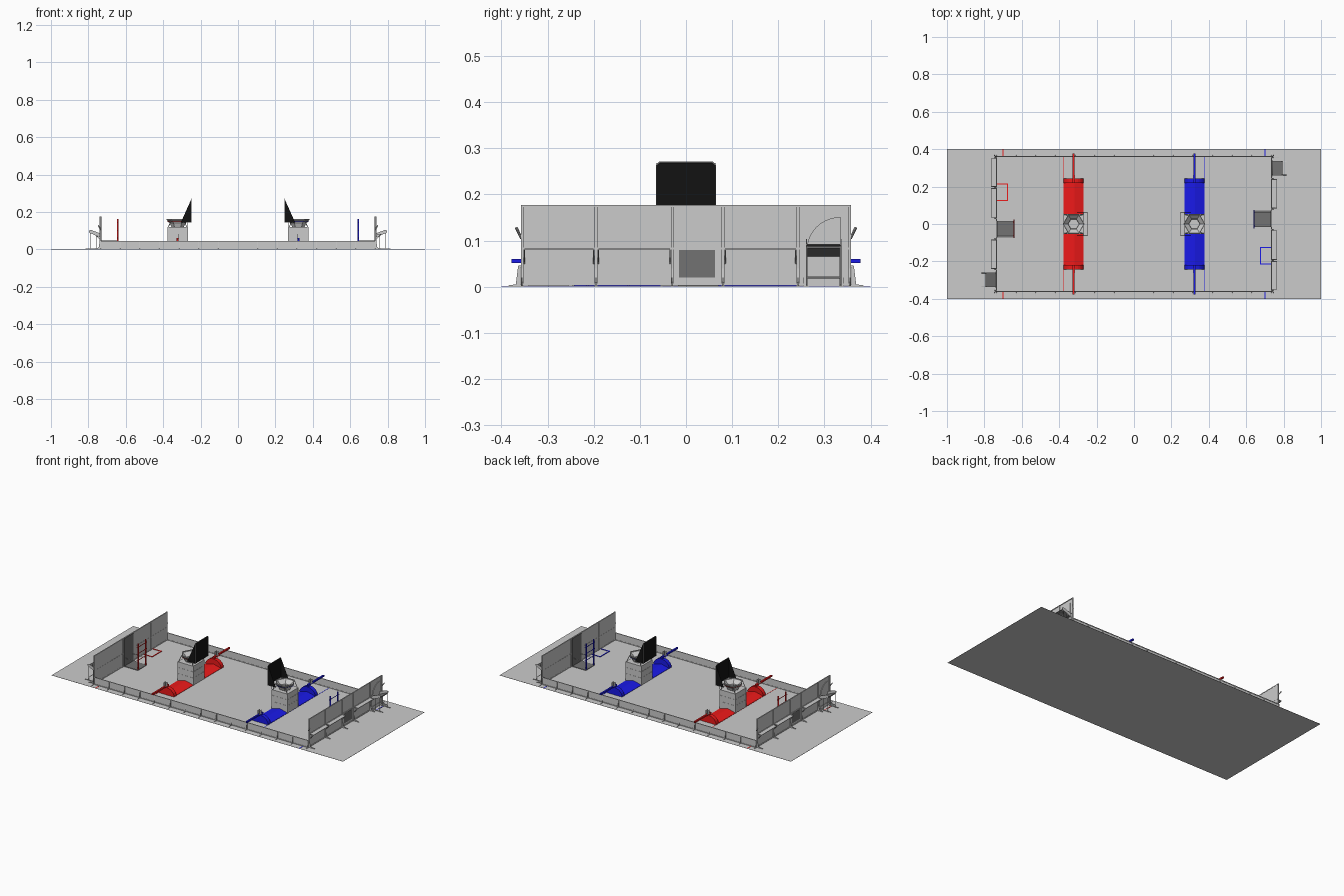
import bpy, bmesh, math
from mathutils import Matrix, Vector

if "Cube" in bpy.data.objects:
    bpy.data.objects.remove(bpy.data.objects["Cube"])


def material(name, col):
    m = bpy.data.materials.new(name)
    m.diffuse_color = (*col, 1)
    m.use_nodes = True
    m.node_tree.nodes["Principled BSDF"].inputs["Base Color"].default_value = m.diffuse_color
    return m


RED = material("red", (0.85, 0.01, 0.01))
BLUE = material("blue", (0.01, 0.01, 0.8))
BLACK = material("black", (0.006, 0.006, 0.006))
DARK = material("dark_grey", (0.17, 0.17, 0.17))


def finish(name, bm, mat=None, side=1):
    """Make an object; side -1 turns the part half way round the field centre."""
    if side < 0:
        bm.transform(Matrix.Rotation(math.pi, 4, 'Z'))
    bmesh.ops.recalc_face_normals(bm, faces=bm.faces)
    me = bpy.data.meshes.new(name)
    bm.to_mesh(me)
    bm.free()
    ob = bpy.data.objects.new(name, me)
    bpy.context.collection.objects.link(ob)
    if mat:
        me.materials.append(mat)
    return ob


def add_box(bm, x0, x1, y0, y1, z0, z1):
    m = Matrix.Translation(((x0 + x1) / 2, (y0 + y1) / 2, (z0 + z1) / 2))
    m = m @ Matrix.Diagonal((x1 - x0, y1 - y0, z1 - z0, 1))
    bmesh.ops.create_cube(bm, size=1, matrix=m)


def boxes(name, items, mat=None, side=1):
    bm = bmesh.new()
    for b in items:
        add_box(bm, *b)
    return finish(name, bm, mat, side)


def add_bar(bm, a, b, r, n=8):
    a, b = Vector(a), Vector(b)
    d = b - a
    m = Matrix.Translation((a + b) / 2) @ d.to_track_quat('Z', 'Y').to_matrix().to_4x4()
    bmesh.ops.create_cone(bm, cap_ends=True, segments=n, radius1=r, radius2=r, depth=d.length, matrix=m)


def bars(name, items, r, mat=None, side=1, n=8):
    bm = bmesh.new()
    for a, b in items:
        add_bar(bm, a, b, r, n)
    return finish(name, bm, mat, side)


def prisms(name, profile, axis, spans, mat=None, side=1):
    """Extrude a 2D profile (x-z along y, or y-z along x)."""
    bm = bmesh.new()
    for s0, s1 in spans:
        rings = []
        for s in (s0, s1):
            pts = [(u, s, v) if axis == 'y' else (s, u, v) for u, v in profile]
            rings.append([bm.verts.new(p) for p in pts])
        n = len(profile)
        for i in range(n):
            j = (i + 1) % n
            bm.faces.new((rings[0][i], rings[0][j], rings[1][j], rings[1][i]))
        bm.faces.new(rings[0])
        bm.faces.new(rings[1])
    return finish(name, bm, mat, side)


def hexring(bm, cx, r, z):
    return [bm.verts.new((cx + r * math.cos(k * math.pi / 3), r * math.sin(k * math.pi / 3), z)) for k in range(6)]


# Each half of the field is the other one turned by 180 degrees
WX, WY, HX = 0.735, 0.36, 0.323
for side, col, tag in ((1, BLUE, "blue"), (-1, RED, "red")):
    def nm(s):
        return tag + "_" + s

    # Floor half and floor tape
    boxes(nm("carpet"), [(-1, 1, 0, 0.4, 0, 0.001)], None, side)
    boxes(nm("tape_lines"), [(0.697, 0.702, -0.4, -WY, 0.001, 0.0016), (0.697, 0.702, WY, 0.4, 0.001, 0.0016),
                             (0.374, 0.377, -WY, WY, 0.001, 0.0016)], col, side)

    # Long guardrail: panel, rails, posts and slanted feet
    boxes(nm("guardrail_panel"), [(-WX, WX, WY - 0.001, WY + 0.001, 0.001, 0.044)], None, side)
    posts = [-WX + i * 2 * WX / 14 for i in range(15)]
    boxes(nm("guardrail_frame"), [(-WX, WX, WY - 0.002, WY + 0.003, 0.042, 0.046),
                                  (-WX, WX, WY - 0.002, WY + 0.003, 0.001, 0.005)] +
          [(x - 0.002, x + 0.002, WY, WY + 0.004, 0, 0.045) for x in posts], None, side)
    prisms(nm("guardrail_feet"), [(WY, 0), (0.385, 0), (0.385, 0.003), (0.369, 0.005), (0.364, 0.045), (WY, 0.045)],
           'x', [(x - 0.0012, x + 0.0012) for x in posts], None, side)

    # End wall: panels, uprights, cross rails, feet and shelves
    cols = [-0.355, -0.195, -0.03, 0.08, 0.243, 0.355]
    boxes(nm("station_wall"), [(WX - 0.001, WX + 0.001, -0.355, 0.355, 0.003, 0.177)], None, side)
    boxes(nm("wall_frame"), [(WX - 0.002, WX + 0.005, y - 0.003, y + 0.003, 0, 0.177) for y in cols] +
          [(WX - 0.002, WX + 0.004, -0.355, 0.355, z - 0.002, z + 0.002) for z in (0.005, 0.083, 0.175)], None, side)
    prisms(nm("wall_feet"), [(WX, 0), (0.775, 0), (0.775, 0.003), (0.745, 0.01), (0.74, 0.04), (WX, 0.04)],
           'y', [(y - 0.0015, y + 0.0015) for y in cols], None, side)
    decks = [(-0.35, -0.2), (-0.19, -0.035), (0.085, 0.238)]
    boxes(nm("station_shelves"), [(WX, 0.765, a, b, 0.08, 0.083) for a, b in decks], None, side)
    bars(nm("shelf_braces"), [((WX, y, 0.05), (0.763, y, 0.08)) for d in decks for y in d], 0.0015, None, side, 6)

    # Scoring hub: body with window openings suggested by a frame
    h = 0.053
    boxes(nm("hub_body"), [(HX - h, HX + h, -h, h, 0.001, 0.118)], None, side)
    boxes(nm("hub_frame"), [(HX + a * h - 0.002, HX + a * h + 0.002, b * h - 0.002, b * h + 0.002, 0.001, 0.12)
                            for a in (-1, 1) for b in (-1, 1)] +
          [(HX - h - 0.001, HX + h + 0.001, -h - 0.001, h + 0.001, z, z + 0.003) for z in (0.044, 0.082, 0.117)],
          None, side)
    # Open hexagonal funnel on top
    bm = bmesh.new()
    rings = [hexring(bm, HX, r, z) for r, z in ((0.033, 0.12), (0.040, 0.135), (0.058, 0.157), (0.058, 0.163),
                                                (0.055, 0.163), (0.055, 0.157), (0.030, 0.135), (0.029, 0.12))]
    for a, b in zip(rings, rings[1:]):
        for i in range(6):
            bm.faces.new((a[i], a[(i + 1) % 6], b[(i + 1) % 6], b[i]))
    finish(nm("hub_funnel"), bm, None, side)
    bars(nm("funnel_struts"), [((HX + a * 0.05, b * 0.05, 0.118), (HX + a * 0.032, b * 0.047, 0.16))
                               for a in (-1, 1) for b in (-1, 1)], 0.002, None, side, 6)
    bars(nm("hub_light_strip"), [((HX + 0.056 * math.cos(k * math.pi / 3), 0.056 * math.sin(k * math.pi / 3), 0.15),
                                  (HX + 0.056 * math.cos((k + 1) * math.pi / 3),
                                   0.056 * math.sin((k + 1) * math.pi / 3), 0.15)) for k in range(6)],
         0.001, col, side, 6)

    # Back net with triangular side nets and tube frame
    NX, NY = 0.25, 0.063
    boxes(nm("back_net"), [(NX - 0.0006, NX + 0.0006, -NY, NY, 0.145, 0.268)], BLACK, side)
    prisms(nm("side_nets"), [(NX, 0.268), (NX, 0.145), (0.305, 0.145)], 'y',
           [(-NY - 0.0005, -NY + 0.0005), (NY - 0.0005, NY + 0.0005)], BLACK, side)
    loop = [(NX, -NY - 0.001, 0.145), (NX, -NY - 0.001, 0.264), (NX, -NY + 0.006, 0.27),
            (NX, NY - 0.006, 0.27), (NX, NY + 0.001, 0.264), (NX, NY + 0.001, 0.145)]
    bars(nm("net_frame"), list(zip(loop, loop[1:])) + [((NX, s * NY, 0.145), (0.275, s * NY, 0.145)) for s in (-1, 1)] +
         [((0.272, s * NY, 0.145), (0.272, s * h, 0.12)) for s in (-1, 1)], 0.0014, None, side)

    # Ramps either side of the hub
    prisms(nm("ramps"), [(0.27, 0.001), (0.376, 0.001), (0.376, 0.003), (HX + 0.004, 0.0155), (HX - 0.004, 0.0155),
                         (0.27, 0.003)], 'y', [(h, 0.22), (-0.22, -h)], col, side)
    # Arched supports and overhead arms at the field edges
    arch = [(HX + 0.054 * math.cos(t * math.pi / 14), 0.001 + 0.046 * math.sin(t * math.pi / 14)) for t in range(15)]
    prisms(nm("arch_supports"), arch, 'y', [(0.219, 0.243), (-0.243, -0.219)], col, side)
    boxes(nm("overhead_arms"), [(HX - 0.005, HX + 0.005, min(s * 0.22, s * 0.378), max(s * 0.22, s * 0.378), 0.051, 0.06)
                                for s in (-1, 1)] +
          [(HX - 0.006, HX + 0.006, s * 0.231 - 0.008, s * 0.231 + 0.008, 0.04, 0.06) for s in (-1, 1)], col, side)
    boxes(nm("marker_plates"), [(HX + a * 0.006 - 0.0008, HX + a * 0.006 + 0.0008, s * y - 0.011, s * y + 0.011, 0.058, 0.082)
                                for a in (-1, 1) for s in (-1, 1) for y in (0.25,)], None, side)

    # Climbing tower: base, dark back panels, uprights and rungs
    TY = 0.025
    boxes(nm("tower_base"), [(0.638, WX, TY - 0.042, TY + 0.046, 0.001, 0.004)], DARK, side)
    boxes(nm("tower_back"), [(WX - 0.005, WX - 0.003, TY - 0.042, TY + 0.046, 0.004, 0.175),
                             (WX + 0.002, WX + 0.004, TY - 0.04, TY + 0.038, 0.02, 0.08)], DARK, side)
    boxes(nm("tower_uprights"), [(0.638, 0.646, TY + s * 0.036 - 0.0017, TY + s * 0.036 + 0.0017, 0.004, 0.163)
                                 for s in (-1, 1)], col, side)
    bars(nm("tower_rungs"), [((0.642, TY - 0.049, z), (0.642, TY + 0.049, z)) for z in (0.061, 0.102, 0.142)],
         0.0019, col, side)
    bars(nm("tower_braces"), [((0.642, TY + s * 0.036, 0.05), (WX - 0.004, TY + s * 0.036, 0.05)) for s in (-1, 1)],
         0.0014, None, side, 6)

    # Low floor frame of the depot
    boxes(nm("depot_frame"), [(0.674, 0.679, -0.216, -0.122, 0.001, 0.004), (0.679, WX - 0.002, -0.216, -0.211, 0.001, 0.004),
                              (0.679, WX - 0.002, -0.127, -0.122, 0.001, 0.004)], col, side)

    # Outpost: sloping chute, stand and quarter-round door
    c0, c1 = 0.262, 0.335
    prisms(nm("chute_tray"), [(WX, 0.065), (0.795, 0.09), (0.795, 0.0925), (WX, 0.0675)], 'y', [(c0, c1)], DARK, side)
    prisms(nm("chute_sides"), [(WX, 0.064), (0.795, 0.089), (0.797, 0.101), (0.785, 0.104), (WX, 0.085)], 'y',
           [(c0 - 0.002, c0), (c1, c1 + 0.002)], None, side)
    bars(nm("chute_stand"), [((x, y, 0.001), (x, y, 0.066 + (x - WX) * 0.4)) for x in (0.758, 0.79) for y in (c0, c1)] +
         [((0.74, y, 0.003), (0.815, y, 0.003)) for y in (c0, c1)] +
         [((0.79, c0, z), (0.79, c1, z)) for z in (0.02, 0.085)], 0.0017, None, side)
    boxes(nm("outpost_lower_panel"), [(WX + 0.001, WX + 0.004, 0.255, 0.342, 0.02, 0.063),
                                      (WX + 0.001, WX + 0.006, 0.255, 0.342, 0.001, 0.02)], None, side)
    door = [(c1, 0.08)] + [(c1 - 0.073 * math.sin(t * math.pi / 24), 0.08 + 0.071 * math.cos(t * math.pi / 24))
                           for t in range(13)]
    prisms(nm("outpost_door"), door, 'x', [(WX + 0.002, WX + 0.005)], None, side)
    boxes(nm("outpost_tape"), [(0.76, 0.763, c0 + 0.005, c1 - 0.003, 0.001, 0.0016)], col, side)

    # Small tilted brackets on the wall ends
    bars(nm("wall_end_brackets"), [((WX, s * 0.357, 0.105), (WX + 0.012, s * 0.368, 0.128)) for s in (-1, 1)],
         0.003, None, side)
